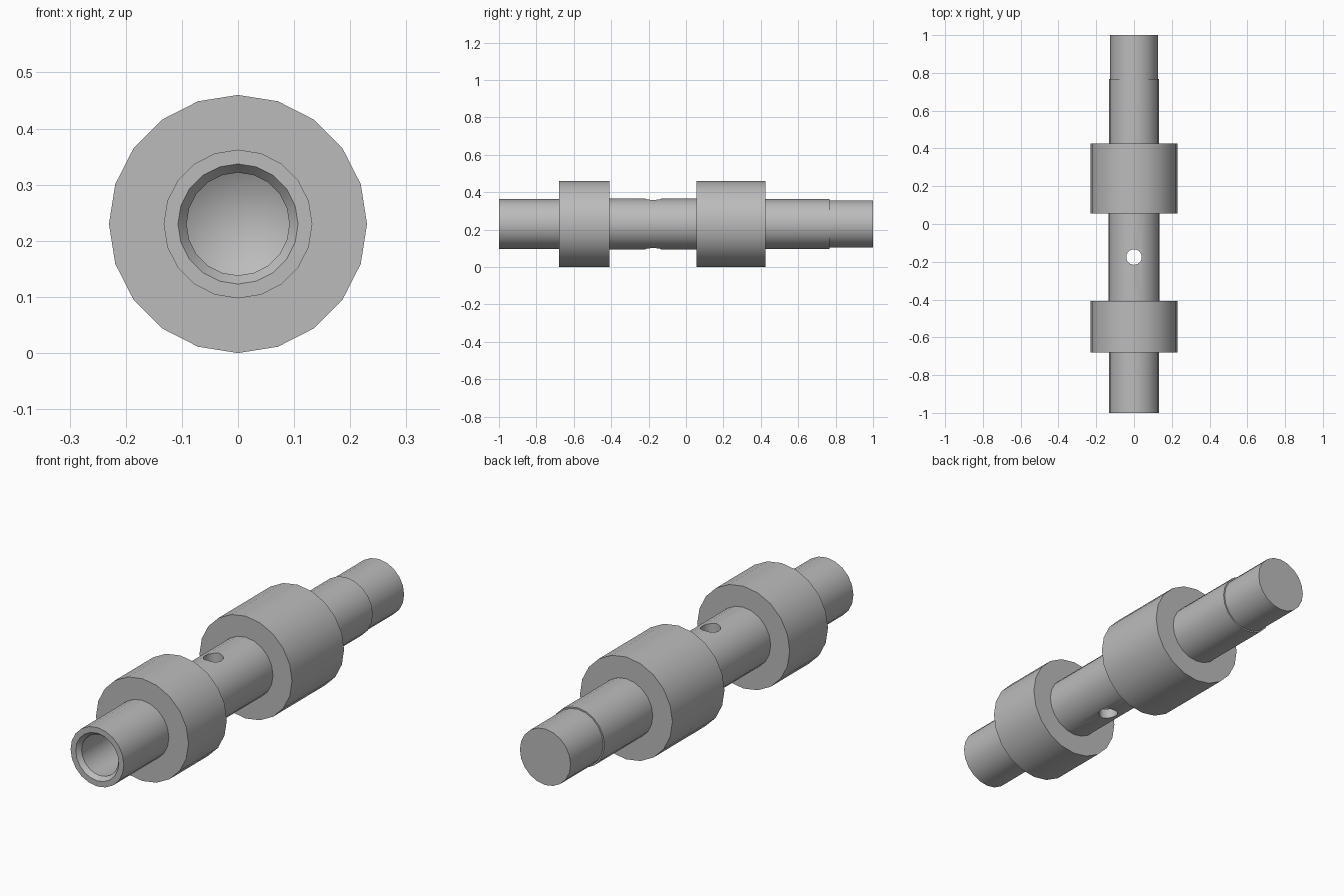
import bpy, bmesh, math
from mathutils import Matrix, Vector

if "Cube" in bpy.data.objects:
    bpy.data.objects.remove(bpy.data.objects["Cube"], do_unlink=True)

AXIS_Z = 0.23
SIDES = 20
LAND, SHAFT, WAIST, TIP = 0.23, 0.1325, 0.1355, 0.126
BORE, MOUTH = 0.0916, 0.107

steel = bpy.data.materials.new("steel_grey")
steel.use_nodes = True
grey = (0.5, 0.5, 0.5, 1)
steel.diffuse_color = grey
steel.node_tree.nodes["Principled BSDF"].inputs["Base Color"].default_value = grey


def add_object(name, bm):
    bmesh.ops.recalc_face_normals(bm, faces=bm.faces)
    mesh = bpy.data.meshes.new(name)
    bm.to_mesh(mesh)
    bm.free()
    mesh.materials.append(steel)
    obj = bpy.data.objects.new(name, mesh)
    bpy.context.collection.objects.link(obj)
    return obj


def lathe(name, profile):
    """Revolve (y, radius) points about the long axis."""
    bm = bmesh.new()
    verts = [bm.verts.new((0, y, AXIS_Z + r)) for y, r in profile]
    edges = [bm.edges.new(pair) for pair in zip(verts, verts[1:])]
    bmesh.ops.spin(bm, geom=verts + edges, cent=(0, 0, AXIS_Z), axis=(0, 1, 0),
                   angle=math.tau, steps=SIDES, use_duplicate=False)
    bmesh.ops.remove_doubles(bm, verts=bm.verts, dist=0.0001)
    return add_object(name, bm)


# Spool: drilled bore with chamfered mouth, two wide lands, waist and stepped tip
spool = lathe("valve_spool", [
    (0.055, 0), (0, BORE), (-0.98, BORE), (-1, MOUTH), (-1, SHAFT),
    (-0.68, SHAFT), (-0.68, LAND), (-0.408, LAND), (-0.408, WAIST),
    (0.055, WAIST), (0.055, LAND), (0.425, LAND), (0.425, SHAFT),
    (0.768, SHAFT), (0.768, TIP), (1, TIP), (1, 0)])

# Vertical cross hole through the waist
bm = bmesh.new()
bmesh.ops.create_cone(bm, cap_ends=True, segments=24, radius1=0.041, radius2=0.041,
                      depth=0.6, matrix=Matrix.Translation(Vector((0, -0.175, AXIS_Z))))
drill = add_object("cross_hole_cutter", bm)
drill.hide_render = True

cut = spool.modifiers.new("cross_hole", 'BOOLEAN')
cut.operation = 'DIFFERENCE'
cut.solver = 'EXACT'
cut.object = drill
bpy.ops.object.select_all(action='DESELECT')
spool.select_set(True)
bpy.context.view_layer.objects.active = spool
bpy.ops.object.modifier_apply(modifier=cut.name)
bpy.data.objects.remove(drill, do_unlink=True)
bpy.ops.object.shade_smooth_by_angle(angle=math.radians(30))
